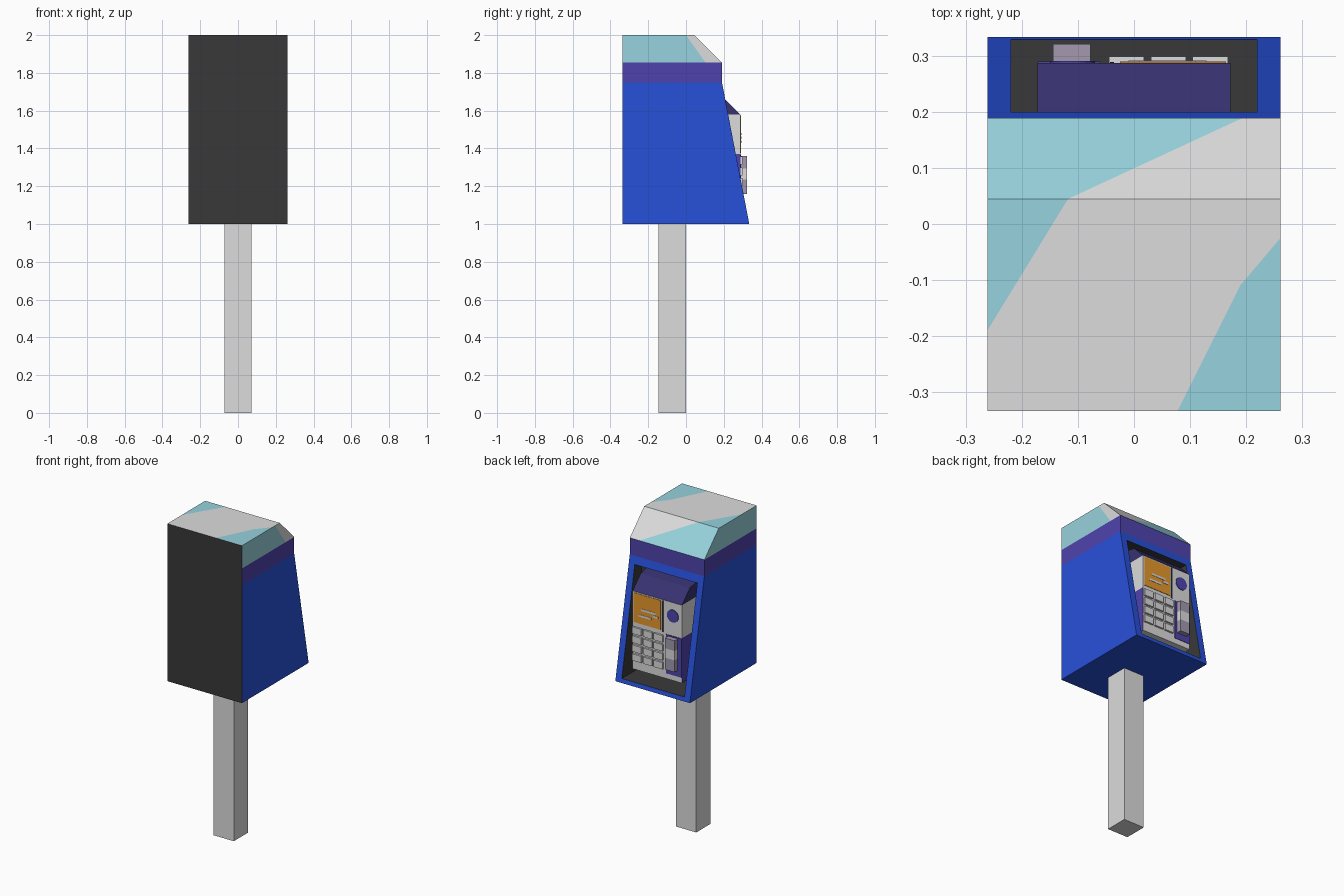
import bpy, bmesh, math
from mathutils import Vector

if "Cube" in bpy.data.objects:
    bpy.data.objects.remove(bpy.data.objects["Cube"])


def material(name, r, g, b):
    m = bpy.data.materials.new(name)
    m.diffuse_color = [((c / 255 + 0.055) / 1.055) ** 2.4 for c in (r, g, b)] + [1]
    m.use_nodes = True
    m.node_tree.nodes["Principled BSDF"].inputs["Base Color"].default_value = m.diffuse_color
    return m


GREY = material("light grey", 220, 220, 220)
BLUE = material("bright blue", 39, 80, 217)
PURPLE = material("purple", 79, 68, 174)
DARK = material("charcoal", 57, 57, 57)
TEAL = material("pale teal", 151, 210, 221)
HOOD = material("dark violet", 55, 50, 112)
ORANGE = material("orange", 235, 155, 45)
LILAC = material("lilac grey", 163, 154, 175)


def finish(name, bm, mats):
    bmesh.ops.recalc_face_normals(bm, faces=bm.faces)
    me = bpy.data.meshes.new(name)
    bm.to_mesh(me)
    bm.free()
    for m in mats:
        me.materials.append(m)
    ob = bpy.data.objects.new(name, me)
    bpy.context.collection.objects.link(ob)
    return ob


def prism(profile, half):
    """Extrude a (y, z) profile across x from -half to half."""
    bm = bmesh.new()
    a, b = [[bm.verts.new((x, y, z)) for y, z in profile] for x in (-half, half)]
    bm.faces.new(a)
    bm.faces.new(b)
    for i in range(len(a)):
        j = (i + 1) % len(a)
        bm.faces.new((a[i], a[j], b[j], b[i]))
    bmesh.ops.recalc_face_normals(bm, faces=bm.faces)
    bm.normal_update()
    return bm


def box(name, x0, x1, y0, y1, z0, z1, mat):
    bm = prism([(y0, z0), (y1, z0), (y1, z1), (y0, z1)], (x1 - x0) / 2)
    bmesh.ops.translate(bm, verts=bm.verts, vec=((x0 + x1) / 2, 0, 0))
    return finish(name, bm, [mat])


W, BACK = 0.262, -0.335

# Post
box("post", -0.072, 0.072, -0.145, 0.0, 0, 1.0, GREY)

# Blue housing with a recess in the sloping face and a dark back
bm = prism([(BACK, 1), (0.335, 1), (0.19, 1.75), (BACK, 1.75)], W)
face = max(bm.faces, key=lambda f: f.normal.y)
outer = list(face.verts)
bm.faces.remove(face)
inner, floor = [], []
for v in outer:
    x = math.copysign(0.22, v.co.x)
    y, z = (0.33, 1.026) if v.co.z < 1.5 else (0.20, 1.70)
    inner.append(bm.verts.new((x, y, z)))
    floor.append(bm.verts.new((x, 0.13, z)))
recess = [bm.faces.new(floor)]
for i in range(4):
    j = (i + 1) % 4
    bm.faces.new((outer[i], outer[j], inner[j], inner[i]))
    recess.append(bm.faces.new((inner[i], inner[j], floor[j], floor[i])))
for f in bm.faces:
    if f in recess or f.normal.y < -0.9 and f.calc_center_median().y < -0.3:
        f.material_index = 1
finish("housing", bm, [BLUE, DARK])

# Purple band
bm = prism([(BACK, 1.75), (0.19, 1.75), (0.19, 1.855), (BACK, 1.855)], W)
for f in bm.faces:
    f.material_index = int(f.normal.y < -0.9)
finish("band", bm, [PURPLE, DARK])

# Cap with diagonal two-colour pattern
bm = prism([(BACK, 1.855), (0.19, 1.855), (0.045, 2.0), (BACK, 2.0)], W)
LEFT = ((-0.262, -0.19), (-0.118, 0.045))
SLOPE = ((-0.118, 0.045), (0.195, 0.19))
RIGHT_A = ((0.08, -0.33), (0.19, -0.11))
RIGHT_B = ((0.19, -0.11), (0.262, -0.025))
SIDE = ((0.0, 2.0), (0.10, 1.86))


def side_of(line, u, v):
    (a, b), (c, d) = line
    return (c - a) * (v - b) - (d - b) * (u - a)


def is_top(f): return f.normal.z > 0.9
def is_slope(f): return 0.3 < f.normal.z < 0.9
def is_right(f): return f.normal.x > 0.9


def cut(test, line):
    (a, b), (c, d) = line
    if test is is_right:
        co, no = Vector((0, a, b)), Vector((0, b - d, c - a))
    else:
        co, no = Vector((a, b, 0)), Vector((b - d, c - a, 0))
    fs = [f for f in bm.faces if test(f)]
    geom = fs + list({e for f in fs for e in f.edges}) + list({v for f in fs for v in f.verts})
    bmesh.ops.bisect_plane(bm, geom=geom, dist=1e-5, plane_co=co, plane_no=no)
    bm.normal_update()


for test, line in ((is_top, LEFT), (is_top, RIGHT_A), (is_top, RIGHT_B),
                   (is_slope, SLOPE), (is_right, SIDE)):
    cut(test, line)
for f in bm.faces:
    x, y, z = f.calc_center_median()
    if is_top(f):
        teal = side_of(LEFT, x, y) > 0 or (side_of(RIGHT_A, x, y) < 0 and side_of(RIGHT_B, x, y) < 0)
    elif is_slope(f):
        teal = side_of(SLOPE, x, y) > 0
    elif is_right(f):
        teal = side_of(SIDE, y, z) < 0
    else:
        teal = f.normal.x < -0.9
    f.material_index = 2 if f.normal.y < -0.9 else int(teal)
finish("cap", bm, [GREY, TEAL, DARK])

# Telephone body: light front, purple lower cheeks, violet hood
F = 0.288
box("phone_upper", -0.173, 0.173, 0.13, F, 1.37, 1.58, GREY)
bm = prism([(0.13, 1.085), (F, 1.085), (F, 1.37), (0.13, 1.37)], 0.173)
for f in bm.faces:
    f.material_index = int(abs(f.normal.x) > 0.9)
finish("phone_lower", bm, [GREY, PURPLE])
finish("hood", prism([(0.13, 1.58), (F, 1.58), (0.208, 1.66), (0.13, 1.675)], 0.173), [HOOD])

# Instruction panel with plain pale bars
box("instruction_panel", -0.025, 0.165, F, F + 0.003, 1.385, 1.572, ORANGE)
for i, (x0, x1, z) in enumerate(((0.01, 0.11, 1.47), (-0.01, 0.03, 1.45), (0.04, 0.13, 1.43))):
    box(f"panel_bar_{i}", x0, x1, F, F + 0.005, z, z + 0.013, GREY)
box("panel_groove", -0.043, -0.036, F, F + 0.002, 1.375, 1.575, DARK)

# Round coin badge
bm = bmesh.new()
ring = [bm.verts.new((-0.11 + 0.04 * math.cos(t * math.tau / 20), F,
                      1.495 + 0.04 * math.sin(t * math.tau / 20))) for t in range(20)]
disc = bm.faces.new(ring)
ext = bmesh.ops.extrude_face_region(bm, geom=[disc])
bmesh.ops.translate(bm, vec=(0, 0.004, 0),
                    verts=[g for g in ext["geom"] if isinstance(g, bmesh.types.BMVert)])
finish("coin_disc", bm, [PURPLE])

# Keypad
for row in range(4):
    for col in range(3):
        x, z = -0.045 + col * 0.075, 1.143 + row * 0.057
        box(f"key_{row}_{col}", x, x + 0.063, F, 0.30, z, z + 0.043, GREY)

# Handset on its cradle
box("cradle", -0.173, -0.062, F, F + 0.003, 1.12, 1.368, PURPLE)
for name, z0, z1, mat in (("handset_mouthpiece", 1.16, 1.235, LILAC),
                          ("handset_grip", 1.235, 1.295, GREY),
                          ("handset_earpiece", 1.295, 1.36, LILAC)):
    box(name, -0.145, -0.078, F, 0.322, z0, z1, mat)
